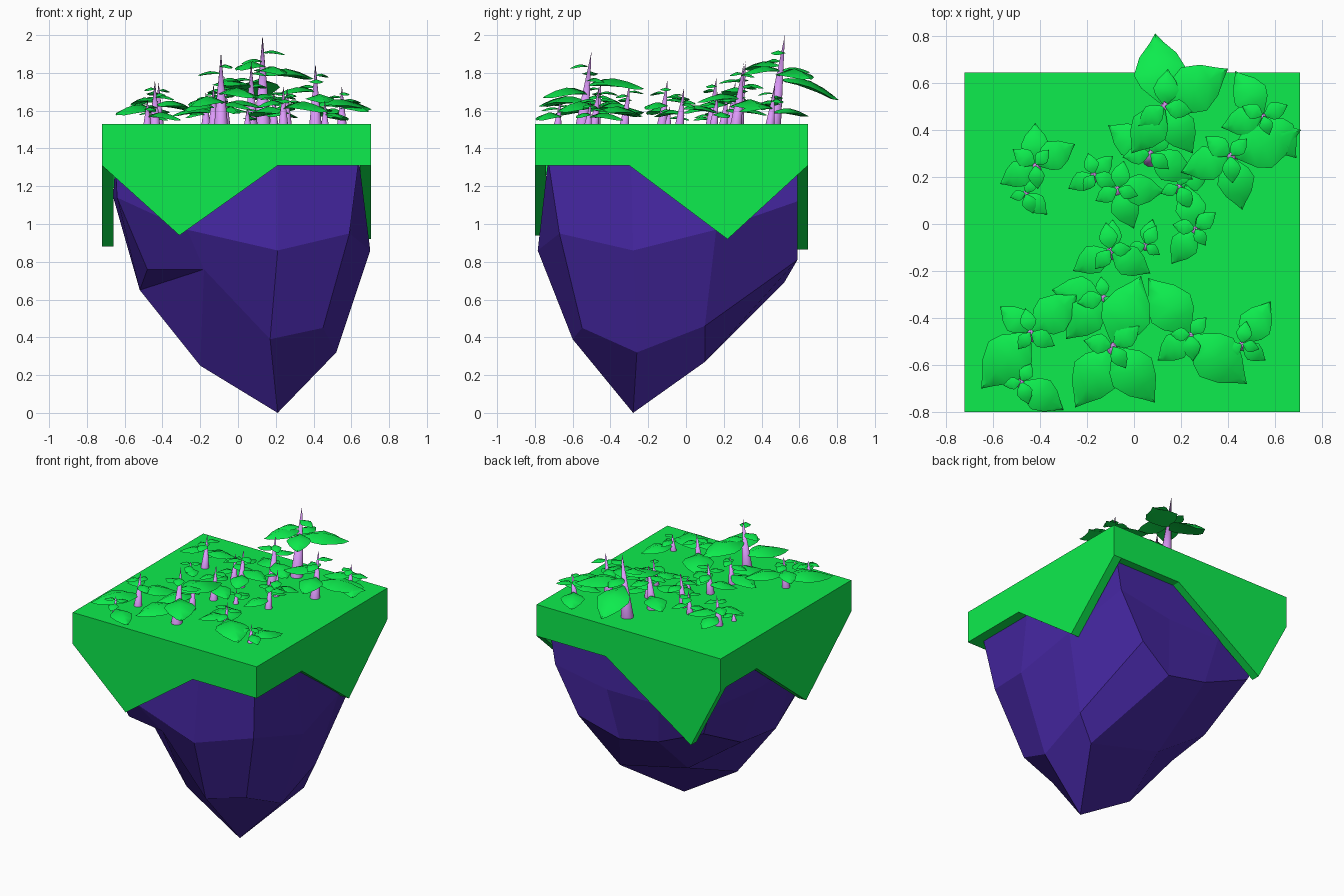
import bpy, bmesh, math, random
from mathutils import Vector

if "Cube" in bpy.data.objects:
    bpy.data.objects.remove(bpy.data.objects["Cube"])

random.seed(4)


def material(name, rgb):
    m = bpy.data.materials.new(name)
    m.diffuse_color = (*rgb, 1)
    m.use_nodes = True
    m.node_tree.nodes["Principled BSDF"].inputs["Base Color"].default_value = m.diffuse_color
    return m


GREEN = material("leaf_green", (0.004, 0.84, 0.075))
PURPLE = material("rock_purple", (0.06, 0.02, 0.36))
LILAC = material("trunk_lilac", (0.72, 0.32, 0.95))


def finish(bm, name, mat, smooth=False):
    bmesh.ops.recalc_face_normals(bm, faces=bm.faces[:])
    me = bpy.data.meshes.new(name)
    bm.to_mesh(me)
    bm.free()
    me.materials.append(mat)
    ob = bpy.data.objects.new(name, me)
    bpy.context.collection.objects.link(ob)
    if smooth:
        bpy.context.view_layer.objects.active = ob
        ob.select_set(True)
        bpy.ops.object.shade_smooth_by_angle(angle=math.radians(55))
        ob.select_set(False)
    return ob


def prism(bm, pts, offset):
    """Extrude a planar polygon along an offset vector."""
    a = [bm.verts.new(p) for p in pts]
    b = [bm.verts.new(Vector(p) + Vector(offset)) for p in pts]
    bm.faces.new(a)
    bm.faces.new(b[::-1])
    for i in range(len(a)):
        j = (i + 1) % len(a)
        bm.faces.new((a[i], a[j], b[j], b[i]))


# Grass slab with a pointed flap hanging from each side
X0, X1, Y0, Y1 = -0.72, 0.705, -0.80, 0.645
TOP, LIP, T = 1.53, 1.31, 0.06
bm = bmesh.new()
prism(bm, [(X0, Y0, LIP), (X1, Y0, LIP), (X1, Y1, LIP), (X0, Y1, LIP)], (0, 0, TOP - LIP))
finish(bm, "grass_slab", GREEN)

flaps = {
    "front": ([(X0, LIP), (-0.31, 0.94), (0.21, LIP)], "x", Y0, T),
    "back": ([(X0, LIP), (-0.49, 0.865), (0.17, LIP)], "x", Y1, -T),
    "right": ([(-0.30, LIP), (0.22, 0.92), (Y1, LIP)], "y", X1, -T),
    "left": ([(Y0, LIP), (-0.30, 0.88), (0.245, LIP)], "y", X0, T),
}
for side, (tri, axis, pos, depth) in flaps.items():
    bm = bmesh.new()
    if axis == "x":
        prism(bm, [(u, pos, z) for u, z in tri], (0, depth, 0))
    else:
        prism(bm, [(pos, u, z) for u, z in tri], (depth, 0, 0))
    finish(bm, "grass_flap_" + side, GREEN)

# Rock: 4 x 4 grid underside, a jagged waist ring and a top ring inside the slab
under = [
    [(-0.48, -0.52, 0.76), (-0.18, -0.58, 0.76), (0.17, -0.60, 0.39), (0.45, -0.55, 0.45)],
    [(-0.52, -0.25, 0.65), (-0.20, -0.28, 0.25), (0.21, -0.28, 0.0), (0.52, -0.26, 0.32)],
    [(-0.50, 0.10, 0.68), (-0.10, 0.12, 0.40), (0.44, 0.10, 0.27), (0.53, 0.10, 0.46)],
    [(-0.50, 0.52, 0.90), (-0.15, 0.52, 0.75), (0.15, 0.52, 0.69), (0.42, 0.59, 0.81)],
]
waist = [(-0.64, -0.62, 1.14), (-0.27, -0.72, 0.97), (0.21, -0.785, 0.86), (0.59, -0.67, 0.95),
         (0.70, -0.28, 0.86), (0.67, 0.16, 0.97), (0.60, 0.59, 1.12), (0.20, 0.59, 1.05),
         (-0.20, 0.59, 1.05), (-0.60, 0.58, 1.12), (-0.64, 0.10, 1.10), (-0.66, -0.28, 1.14)]
bm = bmesh.new()
g = [[bm.verts.new(p) for p in row] for row in under]
for r in range(3):
    for c in range(3):
        a, b, d, e = g[r][c], g[r][c + 1], g[r + 1][c + 1], g[r + 1][c]
        if r == c == 0:  # dented corner
            bm.faces.new((a, b, e))
            bm.faces.new((b, d, e))
        else:
            bm.faces.new((a, b, d, e))
rim = g[0][:] + [g[1][3], g[2][3]] + g[3][::-1] + [g[2][0], g[1][0]]
mid = [bm.verts.new(p) for p in waist]
xs, ys = (-0.65, -0.22, 0.21, 0.64), (-0.73, -0.29, 0.15, 0.59)
square = ([(x, ys[0]) for x in xs] + [(xs[3], ys[1]), (xs[3], ys[2])]
          + [(x, ys[3]) for x in xs[::-1]] + [(xs[0], ys[2]), (xs[0], ys[1])])
top = [bm.verts.new((x, y, 1.34)) for x, y in square]
for lo, hi in ((rim, mid), (mid, top)):
    for i in range(12):
        j = (i + 1) % 12
        bm.faces.new((lo[i], lo[j], hi[j], hi[i]))
bm.faces.new(top)
finish(bm, "rock", PURPLE)

# Leaf stations: distance along, half width, height, all relative to length
LEAF = [(0.10, 0.10, 0.02), (0.28, 0.27, 0.05), (0.46, 0.34, 0.06), (0.70, 0.24, 0.04), (0.88, 0.09, 0.01)]


def leaf(bm, root, tip):
    root, tip = Vector(root), Vector(tip)
    along = tip - root
    L = along.length
    side = along.cross(Vector((0, 0, 1))).normalized()
    up = side.cross(along).normalized()
    start, end = bm.verts.new(root), bm.verts.new(tip)
    rings = []
    for t, w, h in LEAF:
        c = root + along * t + up * (h * L)
        offs = (side * w * L - up * 0.03 * L, up * (0.02 + 0.17 * w) * L,
                -side * w * L - up * 0.03 * L, -up * 0.16 * w * L)
        rings.append([bm.verts.new(c + o) for o in offs])
    for k in range(4):
        n = (k + 1) % 4
        bm.faces.new((start, rings[0][k], rings[0][n]))
        bm.faces.new((end, rings[-1][n], rings[-1][k]))
        for a, b in zip(rings, rings[1:]):
            bm.faces.new((a[k], b[k], b[n], a[n]))


# Plants: x, y, tip height, then the ends of the main leaves
plants = [
    (0.13, 0.50, 2.00, [(0.09, 0.81), (0.40, 0.66), (0.25, 0.30), (-0.01, 0.30)]),
    (-0.09, -0.52, 1.91, [(-0.25, -0.78), (0.09, -0.76), (0.03, -0.22)]),
    (0.41, 0.29, 1.85, [(0.71, 0.40), (0.46, 0.06), (0.20, 0.22)]),
    (0.07, 0.30, 1.86, [(-0.11, 0.42), (0.25, 0.19)]),
    (0.55, 0.46, 1.73, [(0.43, 0.65), (0.69, 0.28), (0.37, 0.41)]),
    (-0.42, 0.25, 1.75, [(-0.42, 0.43), (-0.25, 0.34), (-0.57, 0.17)]),
    (-0.44, -0.46, 1.76, [(-0.65, -0.70), (-0.24, -0.30), (-0.57, -0.35)]),
    (-0.48, -0.67, 1.66, [(-0.30, -0.79)]),
    (0.24, -0.47, 1.73, [(0.06, -0.23), (0.48, -0.68), (0.10, -0.58)]),
    (0.46, -0.51, 1.65, [(0.58, -0.33), (0.56, -0.58)]),
    (-0.13, -0.31, 1.74, [(-0.35, -0.28), (-0.29, -0.49)]),
    (-0.10, -0.11, 1.76, [(-0.26, -0.20), (0.07, -0.21), (-0.09, 0.02)]),
    (0.05, -0.09, 1.62, [(0.08, 0.02)]),
    (0.26, -0.02, 1.72, [(0.16, -0.17), (0.22, 0.17), (0.34, 0.05)]),
    (-0.07, 0.15, 1.78, [(0.00, -0.02), (0.13, 0.14)]),
    (-0.17, 0.21, 1.70, [(-0.28, 0.15), (-0.09, 0.29)]),
    (0.19, 0.16, 1.70, [(0.32, 0.22)]),
    (-0.46, 0.13, 1.60, [(-0.37, 0.04)]),
]
for i, (x, y, z, tips) in enumerate(plants, 1):
    h = z - TOP
    # Slightly leaning spike trunk
    bm = bmesh.new()
    n, r = 10, 0.014 + 0.06 * h
    base = Vector((x, y - 0.08 * h, TOP - 0.01))
    apex = bm.verts.new((x, y + 0.05 * h, z))
    ring = [bm.verts.new(base + Vector((r * math.cos(k * math.tau / n), r * math.sin(k * math.tau / n), 0)))
            for k in range(n)]
    bm.faces.new(ring)
    for k in range(n):
        bm.faces.new((ring[k], ring[(k + 1) % n], apex))
    finish(bm, f"trunk_{i}", LILAC, True)
    # Main leaves (the tallest plant carries them higher), then small crown leaves
    bm = bmesh.new()
    for k, (tx, ty) in enumerate(tips):
        lz = TOP + h * ((0.50 if i == 1 else 0.30) + (0.05 if i == 1 else 0.12) * k)
        drop = 0.11 if (i, k) == (1, 0) else 0.02
        leaf(bm, (x, y, lz), (tx, ty, max(lz - drop, TOP + 0.02)))
    spin = random.uniform(0, math.tau)
    for k in range(3):
        a = spin + k * 2.3
        s = (0.08 + 0.17 * h) * (1 - 0.12 * k)
        lz = TOP + h * (0.60 + 0.10 * k)
        leaf(bm, (x, y, lz), (x + s * math.cos(a), y + s * math.sin(a), lz - 0.01))
    finish(bm, f"leaves_{i}", GREEN, True)
